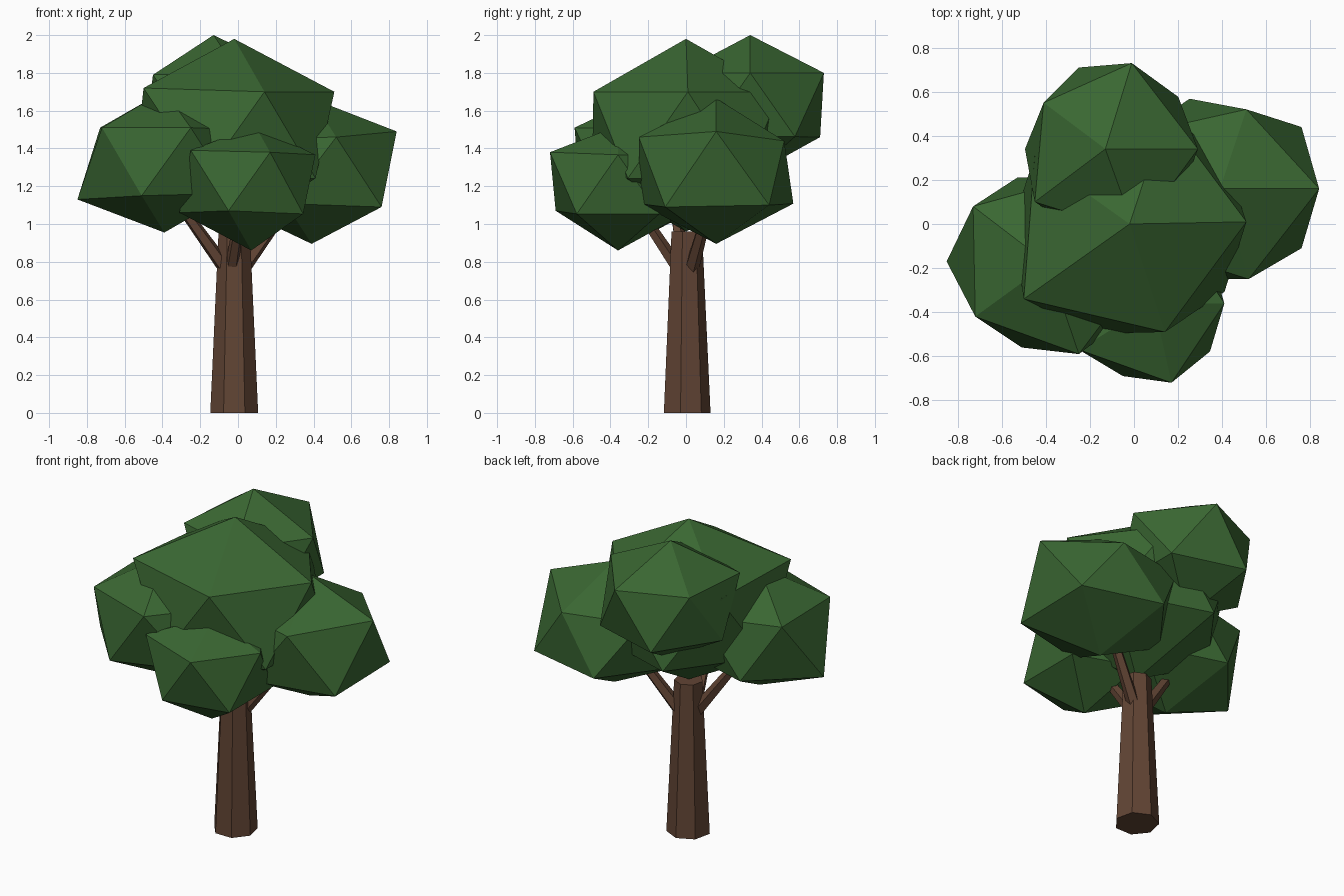
import bpy, bmesh
from mathutils import Vector, Matrix

if "Cube" in bpy.data.objects:
    bpy.data.objects.remove(bpy.data.objects["Cube"])


def material(name, color):
    m = bpy.data.materials.new(name)
    m.diffuse_color = (*color, 1)
    m.use_nodes = True
    m.node_tree.nodes["Principled BSDF"].inputs["Base Color"].default_value = m.diffuse_color
    return m


leaf = material("leaf_green", (0.042, 0.135, 0.032))
bark = material("bark_brown", (0.12, 0.058, 0.034))


def finish(bm, name, mat):
    bmesh.ops.recalc_face_normals(bm, faces=bm.faces)
    me = bpy.data.meshes.new(name)
    bm.to_mesh(me)
    bm.free()
    me.materials.append(mat)
    ob = bpy.data.objects.new(name, me)
    bpy.context.collection.objects.link(ob)
    return ob


def foliage(name, center, radii, corners=()):
    """Stretched icosahedron, nearest corners pulled to the given points."""
    bm = bmesh.new()
    bmesh.ops.create_icosphere(bm, subdivisions=1, radius=1)
    for v in bm.verts:
        v.co = Vector(center) + Vector(a * b for a, b in zip(v.co, radii))
    for c in corners:
        c = Vector(c)
        min(bm.verts, key=lambda v: (v.co - c).length).co = c
    return finish(bm, name, leaf)


def limb(name, start, end, r1, r2, sides):
    """Tapered faceted cylinder between two points."""
    start, end = Vector(start), Vector(end)
    d = end - start
    bm = bmesh.new()
    bmesh.ops.create_cone(bm, cap_ends=True, segments=sides,
                          radius1=r1, radius2=r2, depth=d.length)
    rot = Vector((0, 0, 1)).rotation_difference(d).to_matrix().to_4x4()
    bm.transform(Matrix.Translation((start + end) / 2) @ rot)
    return finish(bm, name, bark)


# Trunk and branches
limb("trunk", (-0.02, 0, 0), (-0.02, 0, 0.96), 0.13, 0.085, 7)
limb("branch_left", (-0.07, -0.01, 0.77), (-0.40, -0.08, 1.23), 0.04, 0.024, 5)
limb("branch_right", (0.03, 0.03, 0.77), (0.34, 0.15, 1.20), 0.04, 0.024, 5)
limb("branch_front", (-0.03, -0.06, 0.79), (0.03, -0.32, 1.18), 0.037, 0.024, 5)

# Canopy clumps
foliage("foliage_middle", (-0.02, 0, 1.47), (0.595, 0.585, 0.51),
        [(-0.50, -0.34, 1.72), (0.14, -0.49, 1.70), (0.51, 0.01, 1.70)])
foliage("foliage_right", (0.39, 0.16, 1.28), (0.50, 0.48, 0.385),
        [(0.84, 0.16, 1.49), (0.76, 0.44, 1.10), (0.76, -0.11, 1.09),
         (0.51, 0.52, 1.44), (0.52, -0.25, 1.46)])
foliage("foliage_left", (-0.39, -0.18, 1.33), (0.50, 0.46, 0.375),
        [(-0.85, -0.17, 1.13), (-0.73, 0.08, 1.51), (-0.72, -0.42, 1.51),
         (-0.51, -0.56, 1.15), (-0.25, -0.59, 1.51)])
foliage("foliage_front", (0.07, -0.36, 1.21), (0.38, 0.415, 0.35),
        [(0.09, -0.36, 1.52), (0.17, -0.72, 1.38), (-0.05, -0.69, 1.07),
         (-0.25, -0.57, 1.39), (-0.31, -0.36, 1.06)])
foliage("foliage_back", (-0.11, 0.34, 1.63), (0.43, 0.45, 0.375),
        [(-0.13, 0.34, 2.0), (0.29, 0.34, 1.80), (-0.01, 0.73, 1.80),
         (-0.41, 0.55, 1.79), (-0.45, 0.10, 1.79), (-0.25, 0.71, 1.46)])
